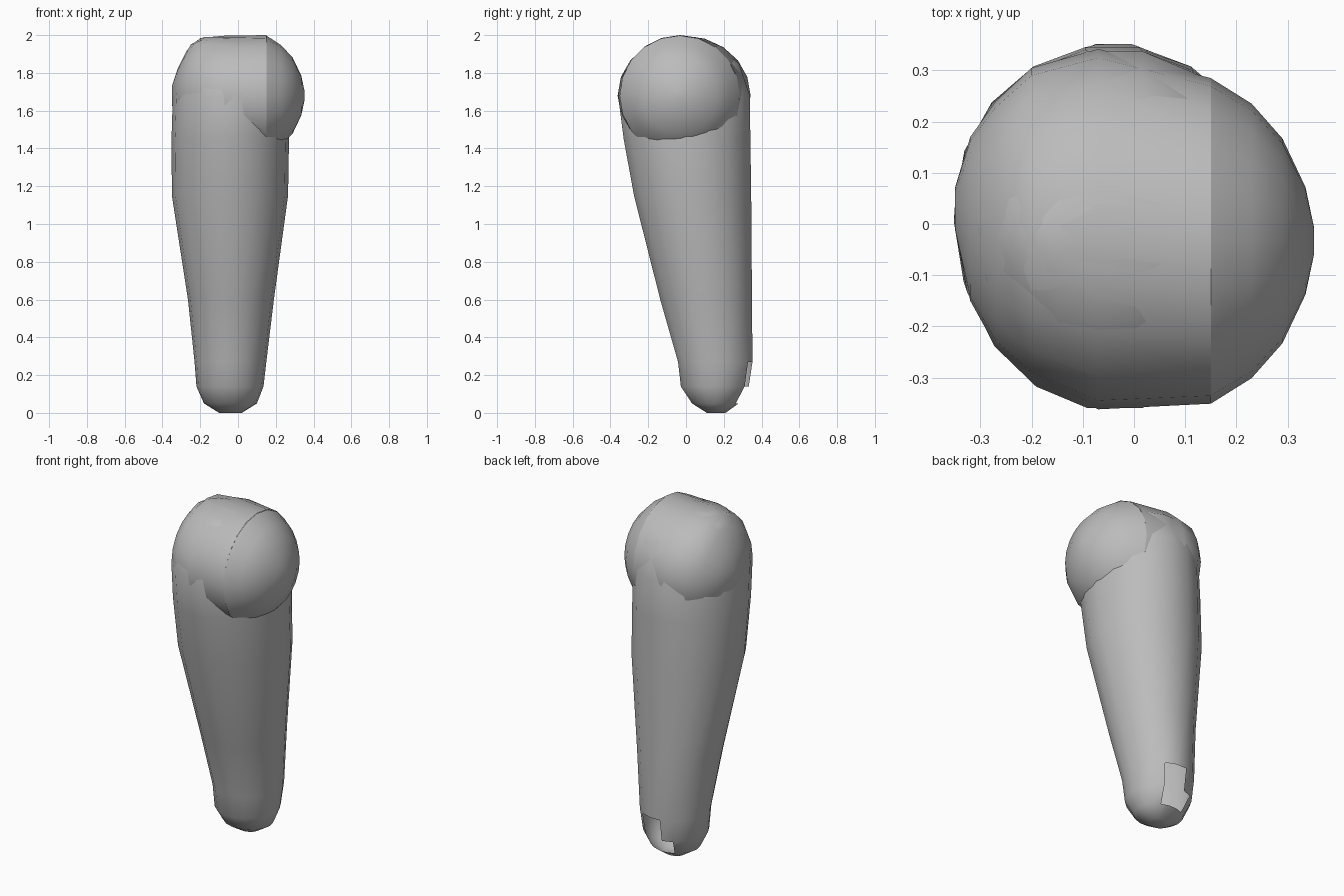
import bpy, bmesh, math
from mathutils import Vector

cube = bpy.data.objects.get("Cube")
if cube:
    bpy.data.objects.remove(cube, do_unlink=True)

grey = bpy.data.materials.new("plain grey")
grey.use_nodes = True
colour = (0.5, 0.5, 0.5, 1)
grey.diffuse_color = colour
grey.node_tree.nodes["Principled BSDF"].inputs["Base Color"].default_value = colour


def loft(name, rings, place, sides, cap_start=True, cap_end=True, hole=None):
    """Skin a row of ellipses; place(ring, cos, sin) gives each point."""
    bm = bmesh.new()
    rows = []
    for ring in rings:
        angles = [math.tau * i / sides for i in range(sides)]
        rows.append([bm.verts.new(place(ring, math.cos(a), math.sin(a))) for a in angles])
    for low, high in zip(rows, rows[1:]):
        for i in range(sides):
            j = (i + 1) % sides
            bm.faces.new((low[i], low[j], high[j], high[i]))
    if cap_start:
        bm.faces.new(rows[0][::-1])
    if cap_end:
        bm.faces.new(rows[-1])
    bmesh.ops.recalc_face_normals(bm, faces=bm.faces)
    if hole:
        gone = [f for f in bm.faces if hole(f.calc_center_median())]
        bmesh.ops.delete(bm, geom=gone, context='FACES')
    mesh = bpy.data.meshes.new(name)
    bm.to_mesh(mesh)
    bm.free()
    mesh.materials.append(grey)
    obj = bpy.data.objects.new(name, mesh)
    bpy.context.collection.objects.link(obj)
    bpy.ops.object.select_all(action='DESELECT')
    obj.select_set(True)
    bpy.context.view_layer.objects.active = obj
    bpy.ops.object.shade_smooth_by_angle(angle=math.radians(50))
    return obj


# Tapered limb: height, left and right x, front and back y
limb_rings = [
    (0.00, -0.10, 0.02, 0.11, 0.21),
    (0.05, -0.18, 0.10, 0.03, 0.28),
    (0.14, -0.22, 0.135, -0.03, 0.335),
    (0.27, -0.23, 0.15, -0.045, 0.355),
    (0.60, -0.265, 0.19, -0.14, 0.353),
    (1.15, -0.35, 0.265, -0.28, 0.35),
    (1.45, -0.352, 0.27, -0.335, 0.346),
    (1.68, -0.345, 0.27, -0.365, 0.343),
    (1.85, -0.305, 0.24, -0.305, 0.285),
    (1.95, -0.25, 0.18, -0.20, 0.16),
    (1.99, -0.18, 0.12, -0.09, 0.05),
]


def upright(ring, c, s):
    z, x0, x1, y0, y1 = ring
    return Vector(((x0 + x1) / 2 + c * (x1 - x0) / 2, (y0 + y1) / 2 + s * (y1 - y0) / 2, z))


# The heel has an open gap at the back
loft("limb", limb_rings, upright, 18,
     hole=lambda p: 0.05 < p.z < 0.25 and p.y > 0.28 and abs(p.x + 0.02) < 0.08)

# Joint head and side cap: x, centre y, y radius, z radius
head_rings = [
    (-0.35, 0.03, 0.04, 0.05),
    (-0.32, 0.01, 0.16, 0.14),
    (-0.27, 0.00, 0.24, 0.24),
    (-0.20, 0.00, 0.305, 0.305),
    (-0.07, -0.01, 0.352, 0.317),
    (0.15, -0.033, 0.318, 0.32),
]
cap_rings = [
    (0.15, -0.033, 0.318, 0.318),
    (0.23, -0.033, 0.268, 0.265),
    (0.29, -0.033, 0.20, 0.20),
    (0.335, -0.033, 0.105, 0.105),
    (0.352, -0.033, 0.025, 0.025),
]


def sideways(ring, c, s):
    x, cy, ry, rz = ring
    return Vector((x, cy + c * ry, 1.68 + s * rz))


loft("joint_head", head_rings, sideways, 20, cap_end=False)
loft("joint_cap", cap_rings, sideways, 20, cap_start=False)
